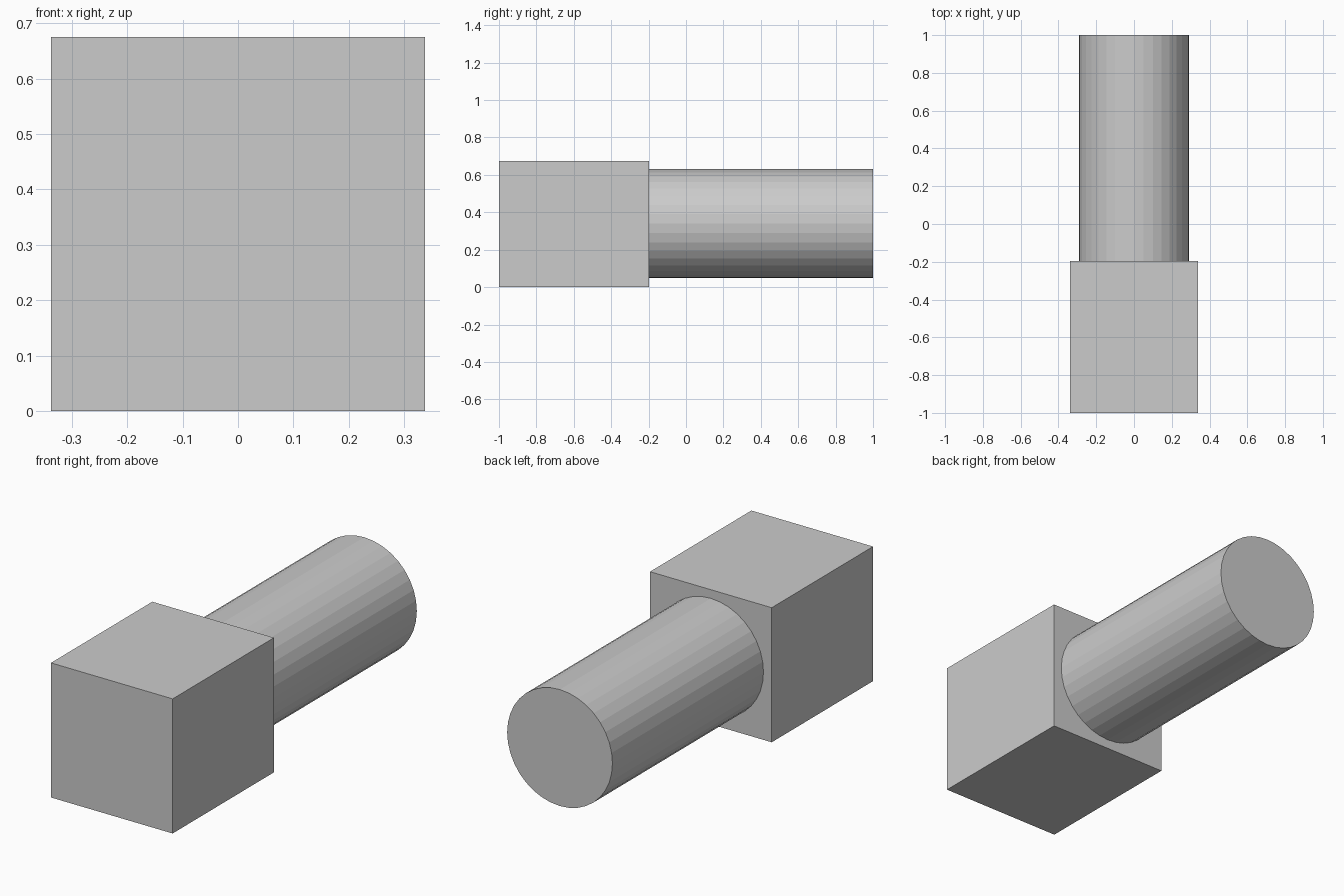
import bpy
from math import pi

if "Cube" in bpy.data.objects:
    bpy.data.objects.remove(bpy.data.objects["Cube"])

JOINT_Y = -0.197      # where the shaft meets the block
SIZE = 0.675          # block width and height
MID_Z = SIZE / 2

# Square block at the front
bpy.ops.mesh.primitive_cube_add(size=1, location=(0, (JOINT_Y - 1) / 2, MID_Z))
block = bpy.context.object
block.name = "block"
block.scale = (SIZE, JOINT_Y + 1, SIZE)
bpy.ops.object.transform_apply(location=False, rotation=False, scale=True)

# Faceted round shaft running to the back
bpy.ops.mesh.primitive_cylinder_add(
    vertices=36, radius=0.292, depth=1 - JOINT_Y,
    location=(0, (JOINT_Y + 1) / 2, MID_Z + 0.002), rotation=(pi / 2, 0, 0))
bpy.context.object.name = "shaft"
